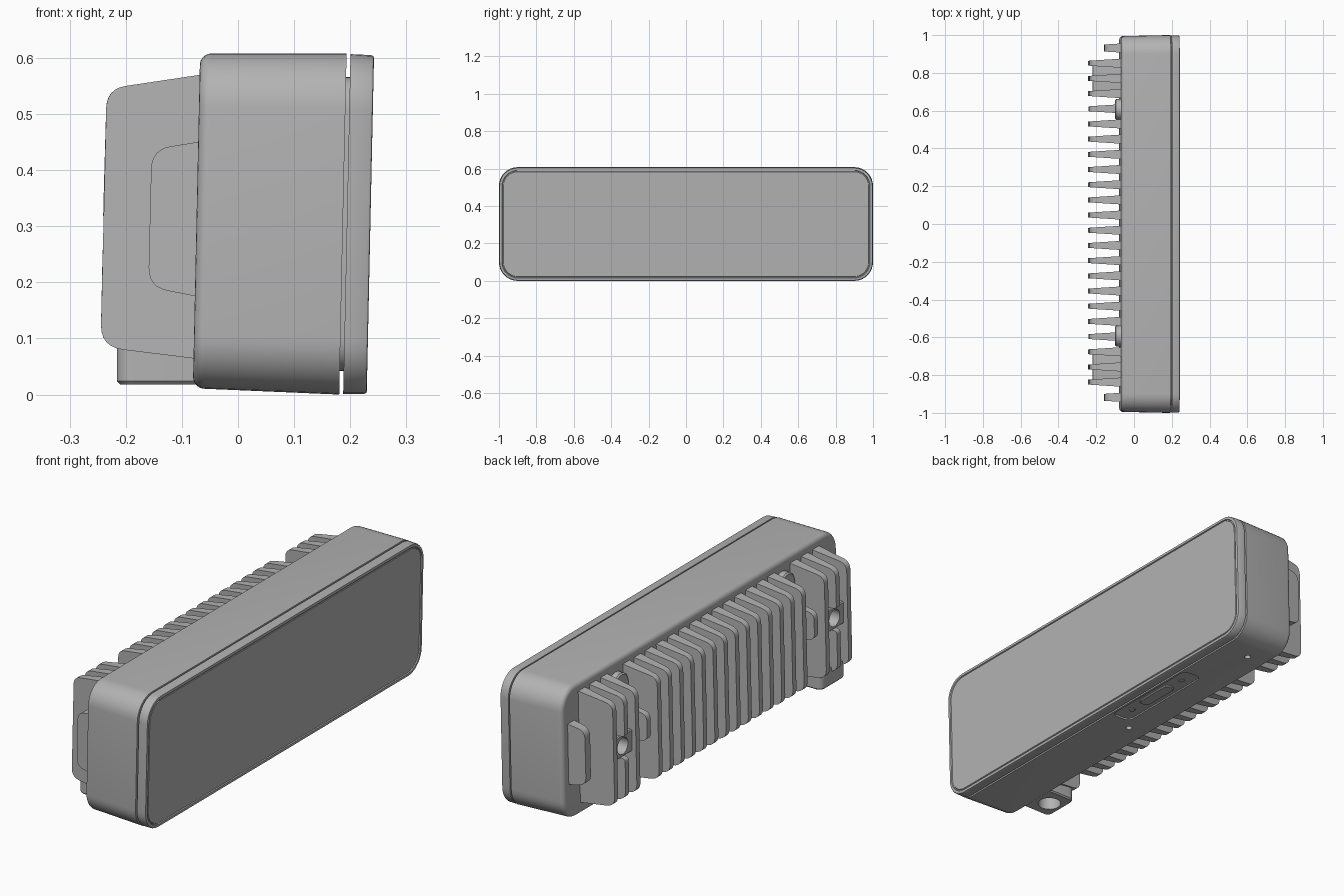
import bpy, bmesh, math
from mathutils import Vector, Matrix

if "Cube" in bpy.data.objects:
    bpy.data.objects.remove(bpy.data.objects["Cube"], do_unlink=True)

grey = bpy.data.materials.new("satin_grey")
grey.use_nodes = True
COLOUR = (0.45, 0.45, 0.45, 1)
grey.diffuse_color = COLOUR
grey.node_tree.nodes["Principled BSDF"].inputs["Base Color"].default_value = COLOUR

TILT = 0.0215
LEAN = Matrix.Translation((0, 0, 0.308)) @ Matrix.Rotation(TILT, 4, 'Y')


def solid(name, rings, matrix=None):
    """Skin a stack of matching rings and cap both ends."""
    bm = bmesh.new()
    loops = [[bm.verts.new(p) for p in ring] for ring in rings]
    n = len(loops[0])
    for a, b in zip(loops, loops[1:]):
        for i in range(n):
            j = (i + 1) % n
            bm.faces.new((a[i], a[j], b[j], b[i]))
    bm.faces.new(loops[0])
    bm.faces.new(loops[-1])
    bmesh.ops.remove_doubles(bm, verts=bm.verts, dist=1e-5)
    bmesh.ops.recalc_face_normals(bm, faces=bm.faces)
    if matrix:
        bm.transform(matrix)
    mesh = bpy.data.meshes.new(name)
    bm.to_mesh(mesh)
    bm.free()
    mesh.materials.append(grey)
    obj = bpy.data.objects.new(name, mesh)
    bpy.context.collection.objects.link(obj)
    return obj


def ring(axis, pos, centre, half, r, steps=8):
    """Rounded rectangle across the given axis; a circle when half equals r."""
    pts = []
    for k, (su, sv) in enumerate(((1, 1), (-1, 1), (-1, -1), (1, -1))):
        for s in range(steps + 1):
            a = (k + s / steps) * math.pi / 2
            u = centre[0] + su * (half[0] - r) + r * math.cos(a)
            v = centre[1] + sv * (half[1] - r) + r * math.sin(a)
            pts.append(Vector((pos, u, v) if axis == 'x' else (u, v, pos)))
    return pts


def bar(name, axis, lo, hi, centre, half, r, edge=0.0):
    """Rounded bar along an axis with an optional softened far end."""
    def at(pos, inset):
        return ring(axis, pos, centre, [h - inset for h in half], max(r - inset, 0.001))
    rings = [at(lo, edge), at(lo + edge, 0)] if edge else [at(lo, 0)]
    return solid(name, rings + [at(hi, 0)])


def cut(target, cutter):
    cutter.hide_render = True
    mod = target.modifiers.new("cut", 'BOOLEAN')
    mod.operation = 'DIFFERENCE'
    mod.solver = 'EXACT'
    mod.object = cutter
    bpy.context.view_layer.objects.active = target
    bpy.ops.object.modifier_apply(modifier=mod.name)
    bpy.data.objects.remove(cutter, do_unlink=True)


def shell(name, sections):
    """Housing part from (x, inset) steps."""
    rings = [ring('x', x, (0, 0), (1 - i, 0.304 - i), max(0.1 - i, 0.02)) for x, i in sections]
    return solid(name, rings, LEAN)


def rounded(points):
    """Profile points (x, z, radius) with soft corners."""
    out = []
    for i, (x, z, r) in enumerate(points):
        p = Vector((x, z))
        if not r:
            out.append(p)
            continue
        a = p + (Vector(points[i - 1][:2]) - p).normalized() * r
        b = p + (Vector(points[(i + 1) % len(points)][:2]) - p).normalized() * r
        for s in range(7):
            t = s / 6
            out.append(a * (1 - t) ** 2 + p * 2 * t * (1 - t) + b * t * t)
    return out


def fin(name, y, points):
    """Plate standing off the back, thinner toward its tip."""
    prof = rounded(points)

    def side(s):
        return [Vector((p.x, y + s * (0.013 + 0.065 * (p.x + 0.24)), p.y)) for p in prof]
    return solid(name, [side(-1), side(1)])


# Housing, seam and front bezel with its inset front panel
back, seam = -0.074, 0.187
draft = lambda x: TILT * (seam - x)
corner = [(back + 0.02 * (1 - math.sin(a)), 0.02 * (1 - math.cos(a)))
          for a in [math.pi / 2 * (1 - k / 5) for k in range(6)]]
body = shell("housing", [(x, i + draft(x)) for x, i in corner] + [(seam, 0)])
shell("seam_core", [(0.18, 0.042), (0.2, 0.042)])
shell("front_bezel", [(0.194, 0.001), (0.231, 0.002), (0.235, 0.004), (0.236, 0.007),
                      (0.236, 0.016), (0.231, 0.018), (0.231, 0.022), (0.234, 0.024)])

# Connector recess and small holes on the underside
PORT = (0.12, 0.3)
cut(body, bar("recess_cutter", 'z', -0.05, 0.011, PORT, (0.05, 0.25), 0.03))
bar("connector", 'z', 0.004, 0.03, PORT, (0.028, 0.1), 0.028, 0.004)
for s in (-1, 1):
    bar("connector_screw", 'z', 0.007, 0.03, (PORT[0], PORT[1] + s * 0.17), (0.014, 0.014), 0.014)
for y in (0.0, 0.82):
    cut(body, bar("hole_cutter", 'z', -0.05, 0.03, (0.03, y), (0.014, 0.014), 0.014))

# Cooling fins
ROOT = -0.06
TALL = [(ROOT, 0.571, 0), (-0.234, 0.545, 0.035), (-0.245, 0.085, 0.04), (ROOT, 0.062, 0)]
SHORT = [(ROOT, 0.452, 0), (-0.154, 0.437, 0.035), (-0.16, 0.192, 0.035), (ROOT, 0.172, 0)]
STUB = [(ROOT, 0.43, 0), (-0.238, 0.41, 0.03), (-0.241, 0.29, 0.03), (ROOT, 0.27, 0)]
UPPER = TALL[:2] + [(-0.239, 0.37, 0.015), (ROOT, 0.37, 0)]
LOWER = [(ROOT, 0.27, 0), (-0.241, 0.27, 0.015)] + TALL[2:]
for i in range(24):
    y = 0.007 + (i - 11.5) * 0.0804
    k = min(i, 23 - i)
    if k == 0:
        fin("end_fin", y, SHORT)
    elif k == 2:
        fin("upper_split_fin", y, UPPER)
        fin("lower_split_fin", y, LOWER)
    elif k == 4:
        fin("stub_fin", y, STUB)
    else:
        fin("fin", y, TALL)

# Threaded bosses among the outer fins, and round bosses beside them
for s in (-1, 1):
    y = 0.007 + s * 9.5 * 0.0804
    boss = bar("mount_boss", 'x', -0.22, ROOT, (y, 0.32), (0.078, 0.05), 0.01, 0.004)
    cut(boss, bar("thread_cutter", 'x', -0.3, -0.12, (y, 0.32), (0.038, 0.038), 0.038))
    for z in (0.5, 0.16):
        bar("round_boss", 'x', -0.1, ROOT, (0.007 + s * 0.6, z), (0.055, 0.055), 0.055, 0.006)

# Mounting foot with a threaded socket underneath
foot = bar("mounting_foot", 'z', 0.018, 0.1, (-0.13, -0.757), (0.086, 0.09), 0.03, 0.006)
cut(foot, bar("socket_cutter", 'z', -0.05, 0.075, (-0.145, -0.757), (0.05, 0.05), 0.05))

# Smooth shading with crisp edges
bpy.ops.object.select_all(action='DESELECT')
for obj in bpy.context.collection.objects:
    if obj.type == 'MESH':
        obj.select_set(True)
        bpy.context.view_layer.objects.active = obj
bpy.ops.object.shade_smooth_by_angle(angle=math.radians(30))
